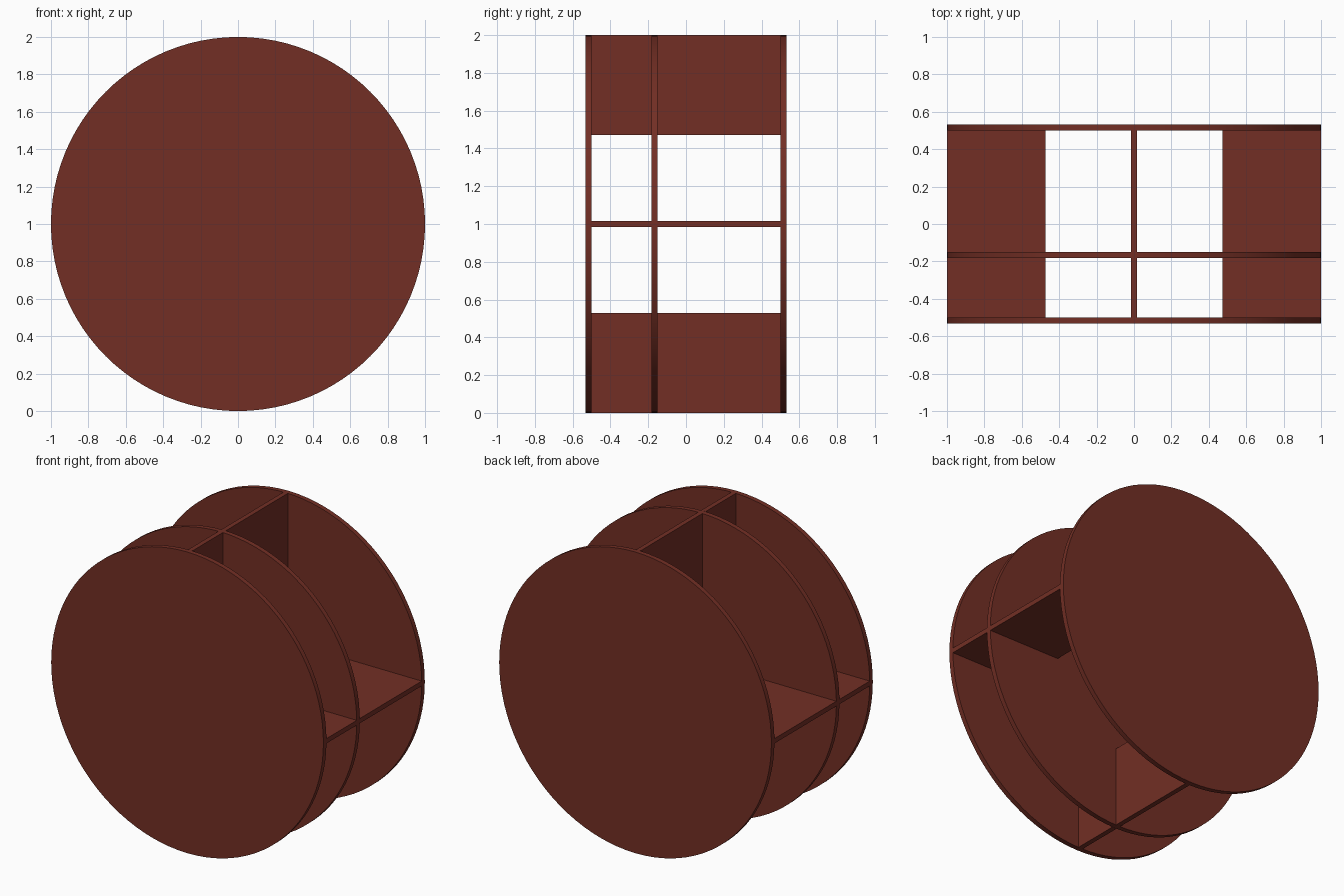
import bpy
import math

if "Cube" in bpy.data.objects:
    bpy.data.objects.remove(bpy.data.objects["Cube"])

brown = bpy.data.materials.new("red_brown")
brown.diffuse_color = (0.17, 0.028, 0.018, 1)
brown.use_nodes = True
brown.node_tree.nodes["Principled BSDF"].inputs["Base Color"].default_value = brown.diffuse_color

T = 0.032        # sheet thickness
R = 1.0          # disc radius
INNER = 0.472    # inner reach of the fins


def disc(name, y):
    bpy.ops.mesh.primitive_cylinder_add(vertices=96, radius=R, depth=T,
                                        location=(0, y, 1),
                                        rotation=(math.pi / 2, 0, 0))
    ob = bpy.context.object
    ob.name = name
    ob.data.materials.append(brown)
    bpy.ops.object.shade_smooth_by_angle(angle=math.radians(30))


def fin(name, angle, y0, y1):
    mid = (R + INNER) / 2
    bpy.ops.mesh.primitive_cube_add(
        size=1, location=(mid * math.cos(angle), (y0 + y1) / 2, 1 + mid * math.sin(angle)),
        rotation=(0, -angle, 0))
    ob = bpy.context.object
    ob.name = name
    ob.scale = (R - INNER, y1 - y0, T)
    ob.data.materials.append(brown)


# three round shelves
FRONT, MIDDLE, BACK = -0.516, -0.166, 0.516
disc("front_disc", FRONT)
disc("middle_disc", MIDDLE)
disc("back_disc", BACK)

# four radial dividers, in a short front bay and a long back bay
for i, side in enumerate(("right", "top", "left", "bottom")):
    a = i * math.pi / 2
    fin(side + "_front_divider", a, FRONT + T / 2, MIDDLE - T / 2)
    fin(side + "_back_divider", a, MIDDLE + T / 2, BACK - T / 2)
